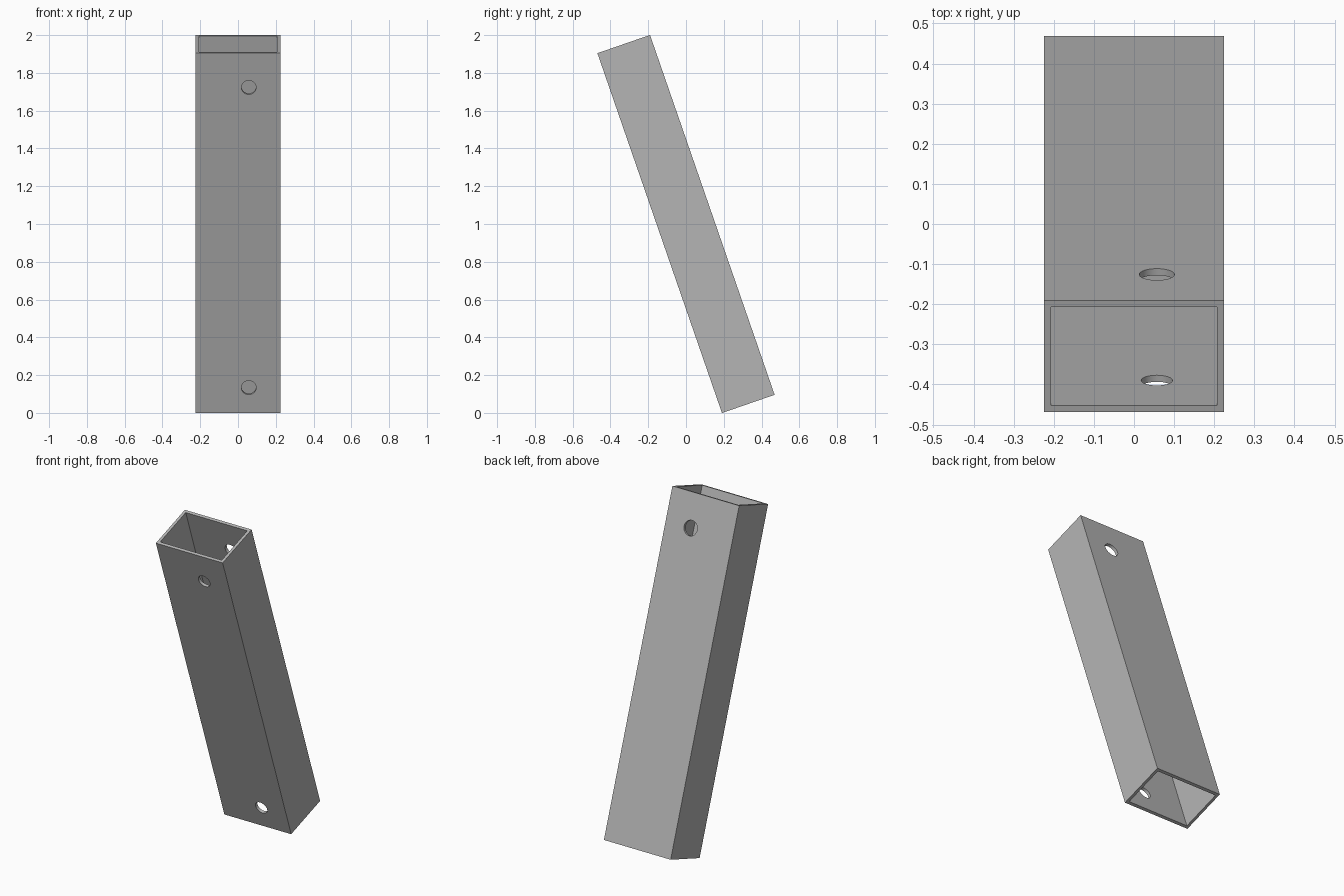
import bpy
from math import radians

default = bpy.data.objects.get("Cube")
if default:
    bpy.data.objects.remove(default, do_unlink=True)

WIDTH, DEPTH, LENGTH, WALL = 0.45, 0.295, 2.016, 0.0175
TILT = radians(19.1)
HOLE_X = 0.057

# Single painted-metal grey
grey = bpy.data.materials.new("metal_grey")
grey.use_nodes = True
grey.diffuse_color = (0.46, 0.46, 0.46, 1)
grey.node_tree.nodes["Principled BSDF"].inputs["Base Color"].default_value = grey.diffuse_color


def box(name, size):
    bpy.ops.mesh.primitive_cube_add(size=1)
    ob = bpy.context.object
    ob.name = name
    ob.scale = size
    bpy.ops.object.transform_apply(location=False, rotation=False, scale=True)
    ob.data.materials.append(grey)
    return ob


def drill(name, side, z, radius):
    """Cylinder through one wall only: side -1 is front, +1 is back."""
    bpy.ops.mesh.primitive_cylinder_add(
        vertices=32, radius=radius, depth=0.1,
        location=(HOLE_X, side * DEPTH / 2, z), rotation=(radians(90), 0, 0))
    ob = bpy.context.object
    ob.name = name
    ob.data.materials.append(grey)
    return ob


def cut(target, cutter):
    mod = target.modifiers.new("cut", "BOOLEAN")
    mod.operation = "DIFFERENCE"
    mod.solver = "EXACT"
    mod.object = cutter
    bpy.ops.object.select_all(action="DESELECT")
    bpy.context.view_layer.objects.active = target
    target.select_set(True)
    bpy.ops.object.modifier_apply(modifier=mod.name)
    bpy.data.objects.remove(cutter, do_unlink=True)


# Rectangular tube, open at both ends
tube = box("rectangular_tube", (WIDTH, DEPTH, LENGTH))
cut(tube, box("bore", (WIDTH - 2 * WALL, DEPTH - 2 * WALL, LENGTH + 0.2)))

# Bolt holes: two in the front wall, one in the back wall
top = LENGTH / 2
for name, side, z, radius in (
        ("front_upper_hole", -1, top - 0.192, 0.039),
        ("front_lower_hole", -1, -top + 0.142, 0.039),
        ("back_upper_hole", 1, top - 0.198, 0.044)):
    cut(tube, drill(name, side, z, radius))

bpy.ops.object.shade_smooth_by_angle(angle=radians(30))

# Lean the tube forward and stand it on the floor
tube.rotation_euler.x = TILT
tube.location.z = 1.0
